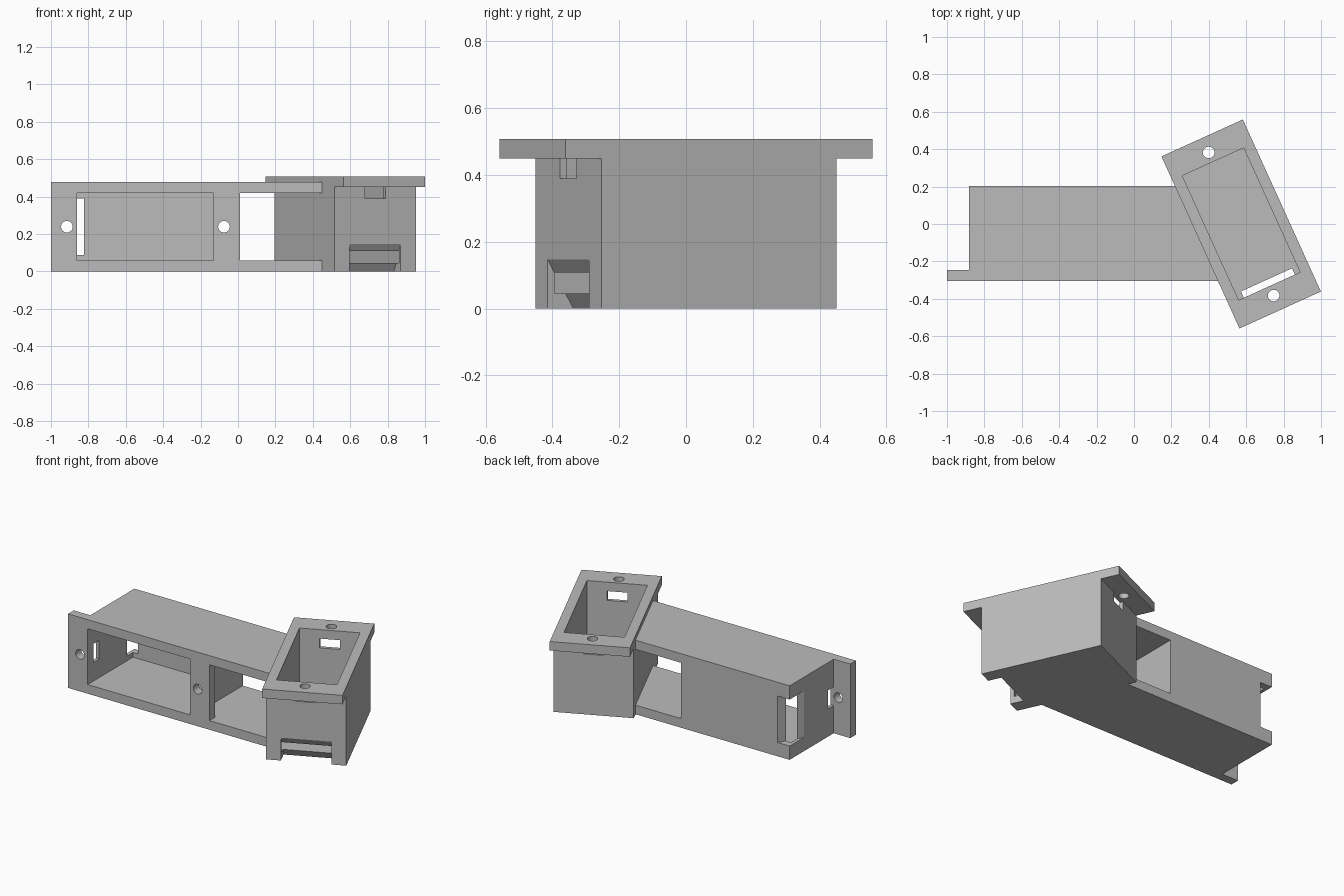
import bpy, bmesh
from math import radians
from mathutils import Matrix, Vector

cube = bpy.data.objects.get("Cube")
if cube:
    bpy.data.objects.remove(cube, do_unlink=True)

grey = bpy.data.materials.new("plain grey")
grey.use_nodes = True
grey.diffuse_color = (0.5, 0.5, 0.5, 1)
grey.node_tree.nodes["Principled BSDF"].inputs["Base Color"].default_value = (0.5, 0.5, 0.5, 1)

# Shared holder dimensions: length along X, width along Y, opening towards +Z
BODY, FLANGE, WIDTH = 0.387, 0.505, 0.239
DEPTH, LIP = 0.508, 0.45
POCKET, POCKET_W, FLOOR = 0.365, 0.18, 0.045


def prism(name, points, direction):
    """Solid made by sweeping a flat polygon along a direction."""
    bm = bmesh.new()
    face = bm.faces.new([bm.verts.new(p) for p in points])
    swept = bmesh.ops.extrude_face_region(bm, geom=[face])
    verts = [g for g in swept["geom"] if isinstance(g, bmesh.types.BMVert)]
    bmesh.ops.translate(bm, verts=verts, vec=Vector(direction))
    bmesh.ops.recalc_face_normals(bm, faces=bm.faces)
    return finish(name, bm)


def finish(name, bm):
    mesh = bpy.data.meshes.new(name)
    bm.to_mesh(mesh)
    bm.free()
    mesh.materials.append(grey)
    ob = bpy.data.objects.new(name, mesh)
    bpy.context.scene.collection.objects.link(ob)
    return ob


def side_prism(name, profile, half):
    """Sweep an X-Z profile across Y."""
    return prism(name, [(x, -half, z) for x, z in profile], (0, 2 * half, 0))


def block(name, half_x, half_y, z0, z1):
    return side_prism(name, [(-half_x, z0), (half_x, z0), (half_x, z1), (-half_x, z1)], half_y)


def screw_hole(x):
    bm = bmesh.new()
    bmesh.ops.create_cone(bm, cap_ends=True, segments=32, radius1=0.031, radius2=0.031,
                          depth=0.3, matrix=Matrix.Translation((x, 0, LIP)))
    return finish("screw_hole_cutter", bm)


def holder(name, matrix):
    # Body with an overhanging flange at both ends
    ob = side_prism(name, [(-BODY, 0), (BODY, 0), (BODY, LIP), (FLANGE, LIP), (FLANGE, DEPTH),
                           (-FLANGE, DEPTH), (-FLANGE, LIP), (-BODY, LIP)], WIDTH)
    cutters = [
        block("pocket_cutter", POCKET, POCKET_W, FLOOR, 0.7),
        block("end_notch_cutter", 0.4, 0.06, 0.39, LIP),
        # Sloped cable exit through the lower corner
        side_prism("cable_exit_cutter", [(-0.302, 0), (-BODY, 0.147), (-0.45, 0.256),
                                         (-0.45, -0.1), (-0.244, -0.1)], 0.15),
        screw_hole(-0.42), screw_hole(0.42)]
    for c in cutters:
        c.hide_render = True
        mod = ob.modifiers.new(c.name, "BOOLEAN")
        mod.operation, mod.solver, mod.object = "DIFFERENCE", "EXACT", c
    bpy.context.view_layer.update()
    graph = bpy.context.evaluated_depsgraph_get()
    cut = bpy.data.meshes.new_from_object(ob.evaluated_get(graph))
    ob.modifiers.clear()
    ob.data = cut
    for c in cutters:
        bpy.data.objects.remove(c, do_unlink=True)
    ob.matrix_world = matrix
    return ob


# Holder opening to the front, and the turned holder opening upward
BACK = 0.203
holder("front_facing_holder", Matrix.Translation((-0.495, BACK, WIDTH)) @ Matrix.Rotation(radians(90), 4, "X"))
turned = Matrix.Translation((0.573, 0, 0)) @ Matrix.Rotation(radians(114.4), 4, "Z")
holder("upward_facing_holder", turned)

# Plates joining the two holders, ending flush on the turned side wall
wall_a = turned @ Vector((-BODY, WIDTH, 0))
wall_b = turned @ Vector((BODY, WIDTH, 0))


def wall_x(y):
    return wall_a.x + (wall_b.x - wall_a.x) * (y - wall_a.y) / (wall_b.y - wall_a.y)


front, tab_back = BACK - DEPTH, BACK - LIP
side, tab_end = -0.495 + BODY, -0.495 + FLANGE
outline = [(side, BACK), (side, tab_back), (tab_end, tab_back), (tab_end, front),
           (wall_x(front), front), (wall_x(BACK), BACK)]
thick = WIDTH - POCKET_W
for name, z in (("lower_joining_plate", 0), ("upper_joining_plate", 2 * WIDTH - thick)):
    prism(name, [(x, y, z) for x, y in outline], (0, 0, thick))
